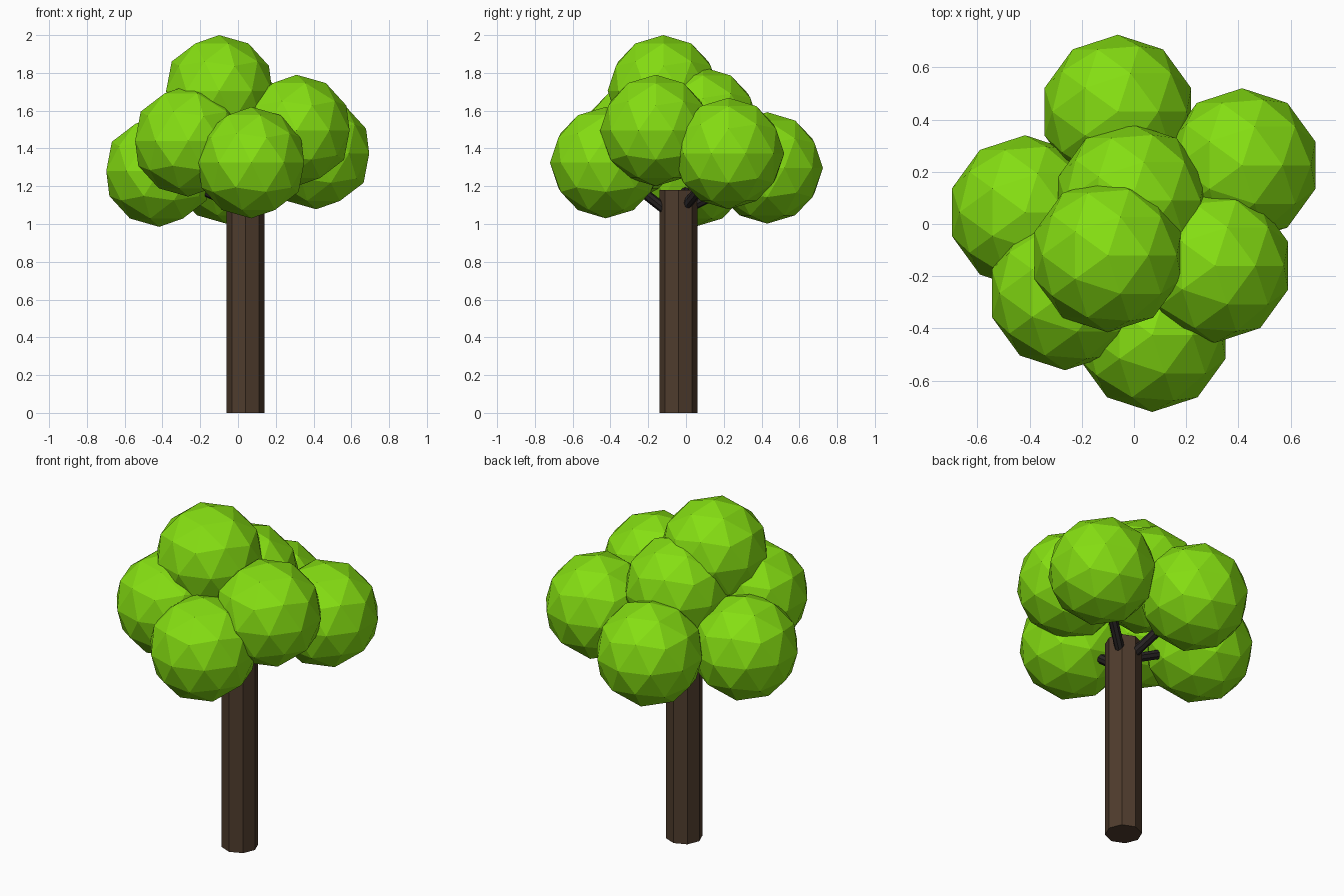
import bpy
from mathutils import Vector

if "Cube" in bpy.data.objects:
    bpy.data.objects.remove(bpy.data.objects["Cube"])


def material(name, rgb):
    m = bpy.data.materials.new(name)
    m.diffuse_color = (*rgb, 1)
    m.use_nodes = True
    m.node_tree.nodes["Principled BSDF"].inputs["Base Color"].default_value = m.diffuse_color
    return m


LEAF = material("leaf_green", (0.235, 0.73, 0.006))
BARK = material("bark_brown", (0.078, 0.045, 0.026))
TWIG = material("branch_dark", (0.022, 0.018, 0.018))


def finish(name, mat):
    ob = bpy.context.object
    ob.name = name
    ob.data.materials.append(mat)
    return ob


def rod(name, a, b, radius, mat):
    """Eight-sided flat-shaded cylinder from a to b."""
    a, b = Vector(a), Vector(b)
    d = b - a
    bpy.ops.mesh.primitive_cylinder_add(vertices=8, radius=radius, depth=d.length,
                                        location=(a + b) / 2)
    ob = finish(name, mat)
    if d.xy.length > 1e-6:
        ob.rotation_euler = d.to_track_quat('Z', 'Y').to_euler()


# Trunk
rod("trunk", (0.04, -0.04, 0), (0.04, -0.04, 1.18), 0.1, BARK)

# Foliage balls, all the same size
R = 0.295
foliage = {
    "top": (-0.10, -0.12, 1.705),
    "centre": (-0.01, 0.09, 1.535),
    "right_front": (0.31, -0.16, 1.495),
    "left_front": (-0.264, -0.265, 1.44),
    "right_back": (0.414, 0.225, 1.373),
    "front": (0.07, -0.425, 1.325),
    "back": (-0.062, 0.43, 1.297),
    "left": (-0.417, 0.045, 1.28),
}
for name, pos in foliage.items():
    bpy.ops.mesh.primitive_ico_sphere_add(subdivisions=2, radius=R, location=pos)
    finish("foliage_" + name, LEAF)

# Branches from the trunk into the lowest foliage balls
for name, z in (("right_back", 1.05), ("front", 1.02), ("back", 1.06), ("left", 1.08)):
    rod("branch_" + name, (0.04, -0.04, z), foliage[name], 0.027, TWIG)
